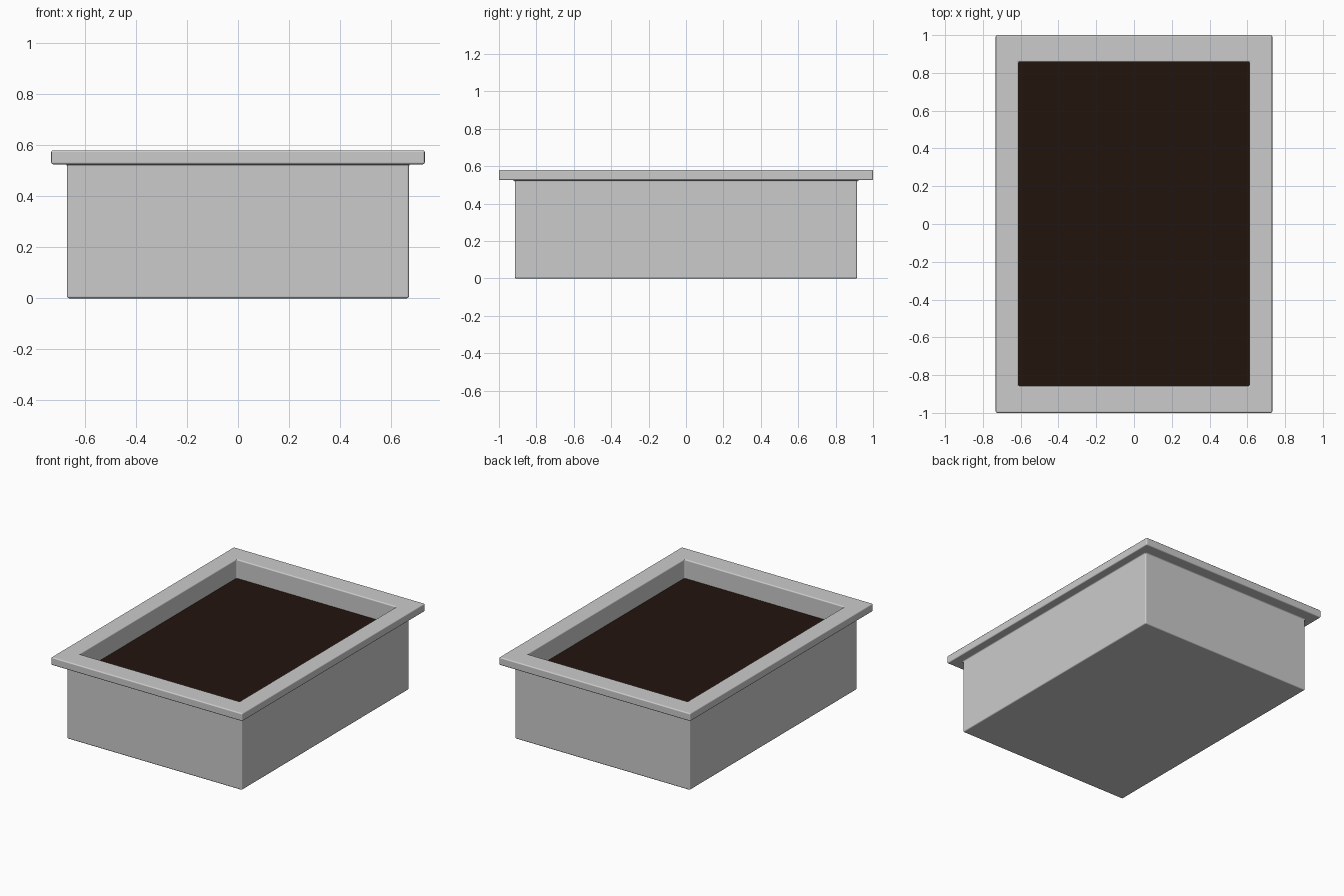
import bpy, bmesh

if "Cube" in bpy.data.objects:
    bpy.data.objects.remove(bpy.data.objects["Cube"])

def make_object(name, bm):
    bmesh.ops.recalc_face_normals(bm, faces=bm.faces)
    mesh = bpy.data.meshes.new(name)
    bm.to_mesh(mesh)
    bm.free()
    obj = bpy.data.objects.new(name, mesh)
    bpy.context.collection.objects.link(obj)
    return obj

def ring(bm, x, y, z):
    return [bm.verts.new((sx * x, sy * y, z))
            for sx, sy in ((-1, -1), (1, -1), (1, 1), (-1, 1))]

# Planter box: rectangular rings from the outer base, over the rim, to the inner floor
profile = [(0.67, 0.915, 0.0), (0.67, 0.915, 0.525), (0.732, 1.0, 0.525),
           (0.732, 1.0, 0.58), (0.612, 0.857, 0.58), (0.612, 0.857, 0.06)]
bm = bmesh.new()
rings = [ring(bm, *p) for p in profile]
for a, b in zip(rings, rings[1:]):
    for i in range(4):
        j = (i + 1) % 4
        bm.faces.new((a[i], a[j], b[j], b[i]))
bm.faces.new(rings[0])
bm.faces.new(rings[-1])
planter = make_object("planter_box", bm)

# Softened edges
bevel = planter.modifiers.new("soft_edges", 'BEVEL')
bevel.width = 0.008
bevel.segments = 3
bevel.limit_method = 'ANGLE'
bevel.harden_normals = True
bpy.context.view_layer.objects.active = planter
planter.select_set(True)
bpy.ops.object.shade_smooth()

# Soil surface, set below the rim
bm = bmesh.new()
bm.faces.new(ring(bm, 0.612, 0.857, 0.45))
soil = make_object("soil", bm)
mat = bpy.data.materials.new("dark_soil")
mat.diffuse_color = (0.016, 0.007, 0.004, 1)
mat.use_nodes = True
mat.node_tree.nodes["Principled BSDF"].inputs["Base Color"].default_value = mat.diffuse_color
soil.data.materials.append(mat)
if soil.data.polygons[0].normal.z < 0:
    soil.data.flip_normals()
